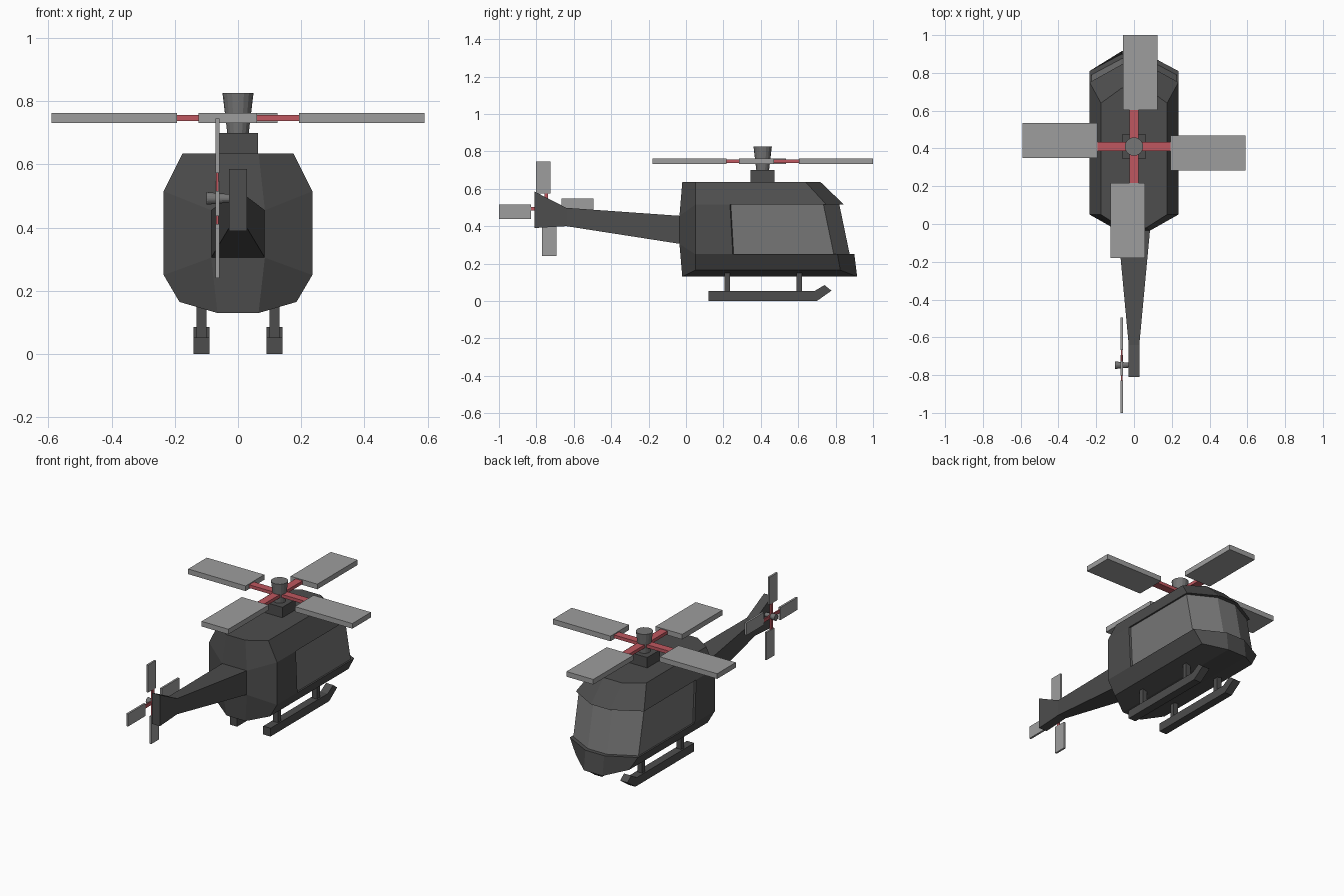
import bpy, bmesh, math
from mathutils import Matrix, Vector

cube = bpy.data.objects.get("Cube")
if cube:
    bpy.data.objects.remove(cube, do_unlink=True)


def material(name, r, g, b):
    m = bpy.data.materials.new(name)
    m.use_nodes = True
    m.diffuse_color = (r, g, b, 1)
    m.node_tree.nodes["Principled BSDF"].inputs["Base Color"].default_value = (r, g, b, 1)
    return m


HULL = material("dark grey", 0.075, 0.075, 0.075)
GLASS = material("mid grey", 0.18, 0.18, 0.18)
BLADE = material("light grey", 0.34, 0.34, 0.34)
RED = material("red", 0.52, 0.095, 0.115)


def finish(name, bm, *mats):
    bmesh.ops.recalc_face_normals(bm, faces=bm.faces)
    mesh = bpy.data.meshes.new(name)
    bm.to_mesh(mesh)
    bm.free()
    for m in mats:
        mesh.materials.append(m)
    obj = bpy.data.objects.new(name, mesh)
    bpy.context.collection.objects.link(obj)
    return obj


def box(name, mat, lo, hi, matrix=Matrix()):
    lo, hi = Vector(lo), Vector(hi)
    bm = bmesh.new()
    bmesh.ops.create_cube(bm, size=1)
    for v in bm.verts:
        v.co = matrix @ (v.co * (hi - lo) + (lo + hi) / 2)
    return finish(name, bm, mat)


def bridge(bm, rings):
    for a, b in zip(rings, rings[1:]):
        n = len(a)
        for i in range(n):
            j = (i + 1) % n
            bm.faces.new((a[i], a[j], b[j], b[i]))


# Fuselage: stacked rings, with the cockpit glass band set in
def hull_ring(bm, z, w, w_in, back, post, nose_y, side_y, z_nose=None):
    half = [back, (w, 0.05, z), (w, post, z), (w_in, post + 0.005, z),
            (w_in, side_y, z), (0.065, nose_y, z_nose or z)]
    pts = half + [(-x, y, h) for x, y, h in reversed(half)]
    return [bm.verts.new(p) for p in pts]


low_root, high_root = (0.085, -0.035, 0.305), (0.085, -0.035, 0.455)
bm = bmesh.new()
rings = [
    hull_ring(bm, 0.165, 0.185, 0.185, (0.065, -0.02, 0.13), 0.25, 0.915, 0.825, 0.13),
    hull_ring(bm, 0.25, 0.235, 0.235, low_root, 0.25, 0.9, 0.81),
    hull_ring(bm, 0.25, 0.235, 0.225, low_root, 0.25, 0.875, 0.79),
    hull_ring(bm, 0.515, 0.235, 0.225, high_root, 0.235, 0.82, 0.735),
    hull_ring(bm, 0.515, 0.235, 0.235, high_root, 0.235, 0.845, 0.75),
    hull_ring(bm, 0.635, 0.175, 0.175, (0.065, -0.02, 0.635), 0.235, 0.72, 0.64),
]
bridge(bm, rings[:3])
bridge(bm, rings[2:4])
bridge(bm, rings[3:])
base = rings[0]
bm.faces.new(base[:6])
bm.faces.new(base[6:])
bm.faces.new((base[0], base[5], base[6], base[11]))
bm.faces.new(rings[-1])
bmesh.ops.remove_doubles(bm, verts=bm.verts, dist=0.0001)
for f in bm.faces:
    c = f.calc_center_median()
    if c.y > 0.3 and 0.3 < c.z < 0.45:
        f.material_index = 1
finish("fuselage", bm, HULL, GLASS)

# Tail boom flaring into the fin
bm = bmesh.new()
sections = []
for y, w, z0, z1 in ((-0.03, 0.085, 0.305, 0.455), (-0.64, 0.028, 0.4, 0.498),
                     (-0.81, 0.028, 0.39, 0.585)):
    sections.append([bm.verts.new((x, y, z)) for x, z in ((-w, z0), (w, z0), (w, z1), (-w, z1))])
bridge(bm, sections)
bm.faces.new(sections[0])
bm.faces.new(sections[-1])
finish("tail_boom", bm, HULL)


# Rotors: four offset blades on crossed arms around a tapered hub
def rotor(name, frame, inner, outer, width, offset, thick, arm_w, arm_t):
    for k in range(4):
        turn = frame @ Matrix.Rotation(k * math.pi / 2, 4, "Z")
        box(f"{name}_blade_{k + 1}", BLADE,
            (inner, offset - width / 2, -thick / 2), (outer, offset + width / 2, thick / 2), turn)
        box(f"{name}_arm_{k + 1}", RED, (0, -arm_w / 2, -arm_t / 2),
            (inner + 0.01, arm_w / 2, arm_t / 2), turn)


def hub(name, frame, r0, r1, h0, h1):
    bm = bmesh.new()
    bmesh.ops.create_cone(bm, cap_ends=True, segments=16, radius1=r0, radius2=r1, depth=h1 - h0,
                          matrix=frame @ Matrix.Translation((0, 0, (h0 + h1) / 2)))
    finish(name, bm, GLASS)


main = Matrix.Translation((0, 0.41, 0.747))
rotor("main_rotor", main, 0.193, 0.59, 0.185, -0.033, 0.032, 0.048, 0.02)
hub("main_rotor_hub", main, 0.034, 0.049, -0.048, 0.078)
box("rotor_mast", HULL, (-0.064, 0.346, 0.63), (0.064, 0.474, 0.7))

tail = Matrix.Translation((-0.065, -0.7475, 0.4925)) @ Matrix.Rotation(-math.pi / 2, 4, "Y")
rotor("tail_rotor", tail, 0.081, 0.2525, 0.078, -0.016, 0.012, 0.02, 0.008)
hub("tail_rotor_hub", tail, 0.013, 0.02, -0.04, 0.035)

# Landing skids with upturned toes, and their struts
profile = ((0.12, 0), (0.7, 0), (0.778, 0.055), (0.74, 0.085), (0.685, 0.052), (0.12, 0.052))
for side, s in (("left", 1), ("right", -1)):
    bm = bmesh.new()
    ends = [[bm.verts.new((s * x, y, z)) for y, z in profile] for x in (0.09, 0.14)]
    bridge(bm, ends)
    for e in ends:
        bm.faces.new(e)
    finish(f"{side}_skid", bm, HULL)
    for place, y in (("rear", 0.22), ("front", 0.605)):
        box(f"{side}_{place}_strut", HULL, (s * 0.115 - 0.016, y - 0.015, 0.045),
            (s * 0.115 + 0.016, y + 0.015, 0.17))
